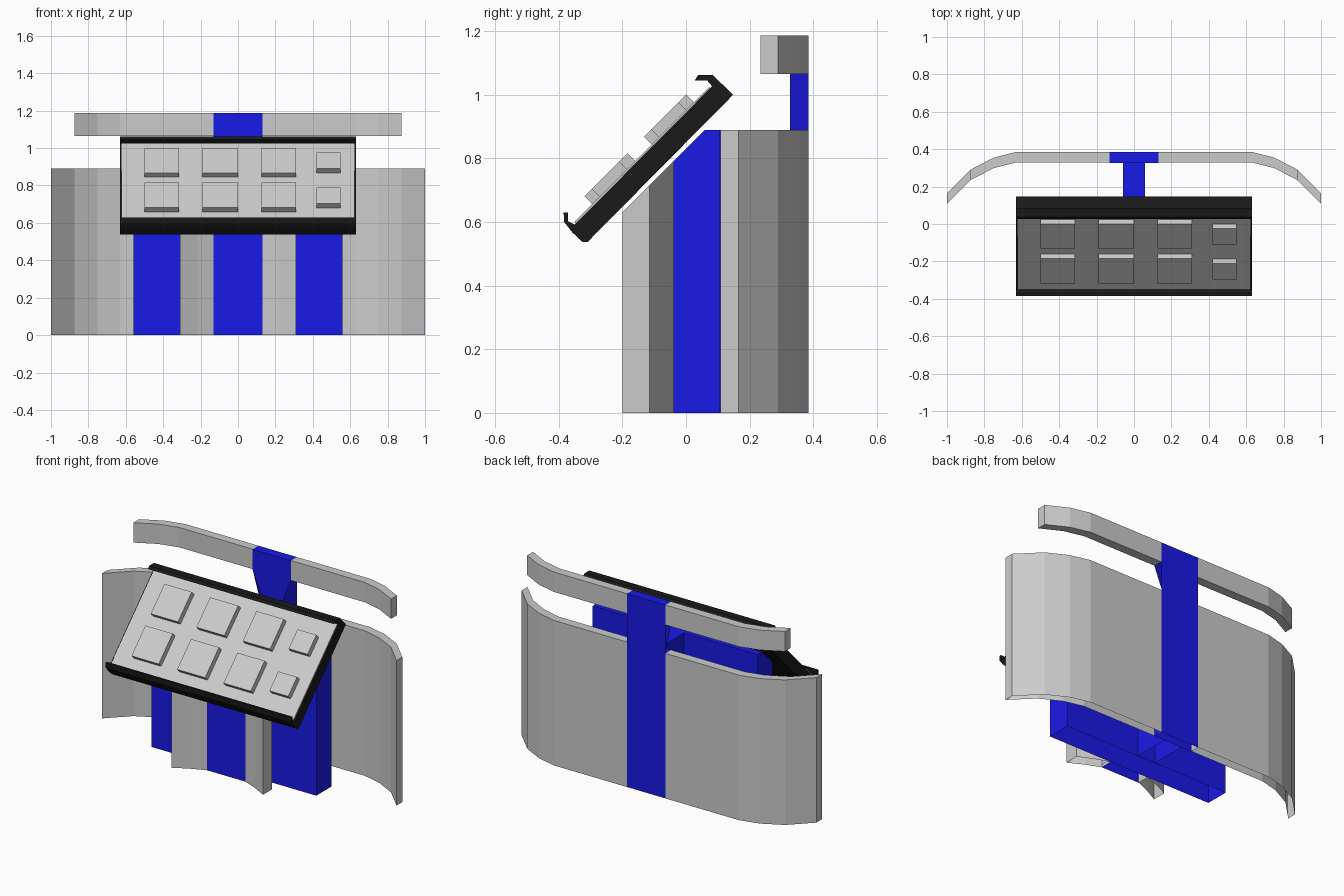
import bpy, bmesh

if "Cube" in bpy.data.objects:
    bpy.data.objects.remove(bpy.data.objects["Cube"])


def material(name, rgb):
    m = bpy.data.materials.new(name)
    m.diffuse_color = (*rgb, 1)
    m.use_nodes = True
    m.node_tree.nodes["Principled BSDF"].inputs["Base Color"].default_value = m.diffuse_color
    return m


BLUE = material("blue", (0.01, 0.01, 0.8))
BLACK = material("black", (0.01, 0.01, 0.01))


def loft(name, rings, mat=None, caps=(True, True)):
    """Join equal-length closed rings of points into one flat-faced solid."""
    bm = bmesh.new()
    rows = [[bm.verts.new(p) for p in ring] for ring in rings]
    n = len(rows[0])
    for a, b in zip(rows, rows[1:]):
        for i in range(n):
            j = (i + 1) % n
            bm.faces.new((a[i], a[j], b[j], b[i]))
    for row, cap in ((rows[0], caps[0]), (rows[-1], caps[1])):
        if cap:
            bm.faces.new(row)
    bmesh.ops.recalc_face_normals(bm, faces=bm.faces)
    me = bpy.data.meshes.new(name)
    bm.to_mesh(me)
    bm.free()
    ob = bpy.data.objects.new(name, me)
    bpy.context.collection.objects.link(ob)
    if mat:
        me.materials.append(mat)
    return ob


def upright(name, plan, z0, top, mat=None, bottom=False):
    """Extrude an (x, y) plan upwards; top gives the height at each y."""
    return loft(name, [[(x, y, z0) for x, y in plan],
                       [(x, y, top(y)) for x, y in plan]], mat, (bottom, True))


def across(name, profile, x0, x1, mat=None):
    """Extrude a (y, z) profile along x."""
    return loft(name, [[(x, y, z) for y, z in profile] for x in (x0, x1)], mat)


def rect(w, y0, y1):
    return [(-w, y0), (w, y0), (w, y1), (-w, y1)]


def mirrored(plan, s):
    return [(s * x, y) for x, y in plan]


H = 0.89
flat = lambda y: H
slant = lambda y: y + 0.83

# Curved back panel and top rail, left and right halves
arc = [(0.13, 0.385), (0.63, 0.385), (0.75, 0.355), (0.875, 0.29), (1.0, 0.165)]


def band(points):
    return points + [(x, y - 0.056) for x, y in reversed(points)]


wing = [(0.13, -0.115), (0.22, -0.152), (0.31, -0.2),
        (0.31, -0.115), (0.22, -0.072), (0.13, -0.04)]
for side, s in (("right", 1), ("left", -1)):
    upright("back_panel_" + side, mirrored(band(arc), s), 0, flat)
    upright("top_rail_" + side, mirrored(band(arc[:-1]), s), 1.065, lambda y: 1.187, bottom=True)
    upright("front_wing_" + side, mirrored(wing, s), 0, slant)

# Blue spine: straight strip, tapered neck, rail block
back = rect(0.13, 0.327, 0.385)
neck = [(-0.06, 0.327), (0.06, 0.327), (0.13, 0.385), (-0.13, 0.385)]
loft("back_spine", [[(x, y, 0) for x, y in back], [(x, y, H) for x, y in back]], BLUE, (False, True))
loft("spine_neck", [[(x, y, H) for x, y in neck],
                    [(x, y, 1.065) for x, y in back],
                    [(x, y, 1.187) for x, y in back]], BLUE)

# Blue body below the desk, with a web back to the spine
upright("web", rect(0.06, 0.105, 0.327), 0, flat, BLUE)
upright("front_post", rect(0.13, -0.115, -0.04), 0, slant, BLUE)
body = across("body", [(-0.04, 0), (-0.04, 0.79), (0.06, H), (0.105, H), (0.105, 0)],
              -0.56, 0.56, BLUE)
bm = bmesh.new()
bm.from_mesh(body.data)
under = [f for f in bm.faces if all(v.co.z < 0.001 for v in f.verts)]
bmesh.ops.delete(bm, geom=under, context='FACES_ONLY')
bm.to_mesh(body.data)
bm.free()

# Sloping desk tray with a lip at each end
tray = [(-0.385, 0.63), (-0.383, 0.6), (-0.357, 0.567), (-0.325, 0.537), (-0.31, 0.537),
        (0.148, 1.0), (0.084, 1.063), (0.038, 1.063), (0.028, 1.046), (0.066, 1.046),
        (0.082, 1.027), (-0.35, 0.592), (-0.371, 0.603), (-0.371, 0.63)]
across("desk_tray", tray, -0.63, 0.63, BLACK)
across("desk_plate", [(-0.345, 0.59), (-0.35, 0.602), (0.073, 1.025), (0.078, 1.015)],
       -0.622, 0.622)

# Two rows of raised tiles
columns = [(-0.5, -0.315), (-0.19, 0.0), (0.125, 0.31), (0.42, 0.548)]
for r, (big, small) in enumerate([((0.681, 0.816), (0.704, 0.79)),
                                  ((0.868, 1.001), (0.891, 0.977))]):
    for c, (x0, x1) in enumerate(columns):
        a, b = small if c == 3 else big
        across(f"tile_{r}_{c}", [(a - 1, a), (b - 1, b), (b - 0.975, b - 0.025),
                                 (a - 0.975, a - 0.025)], x0, x1)
